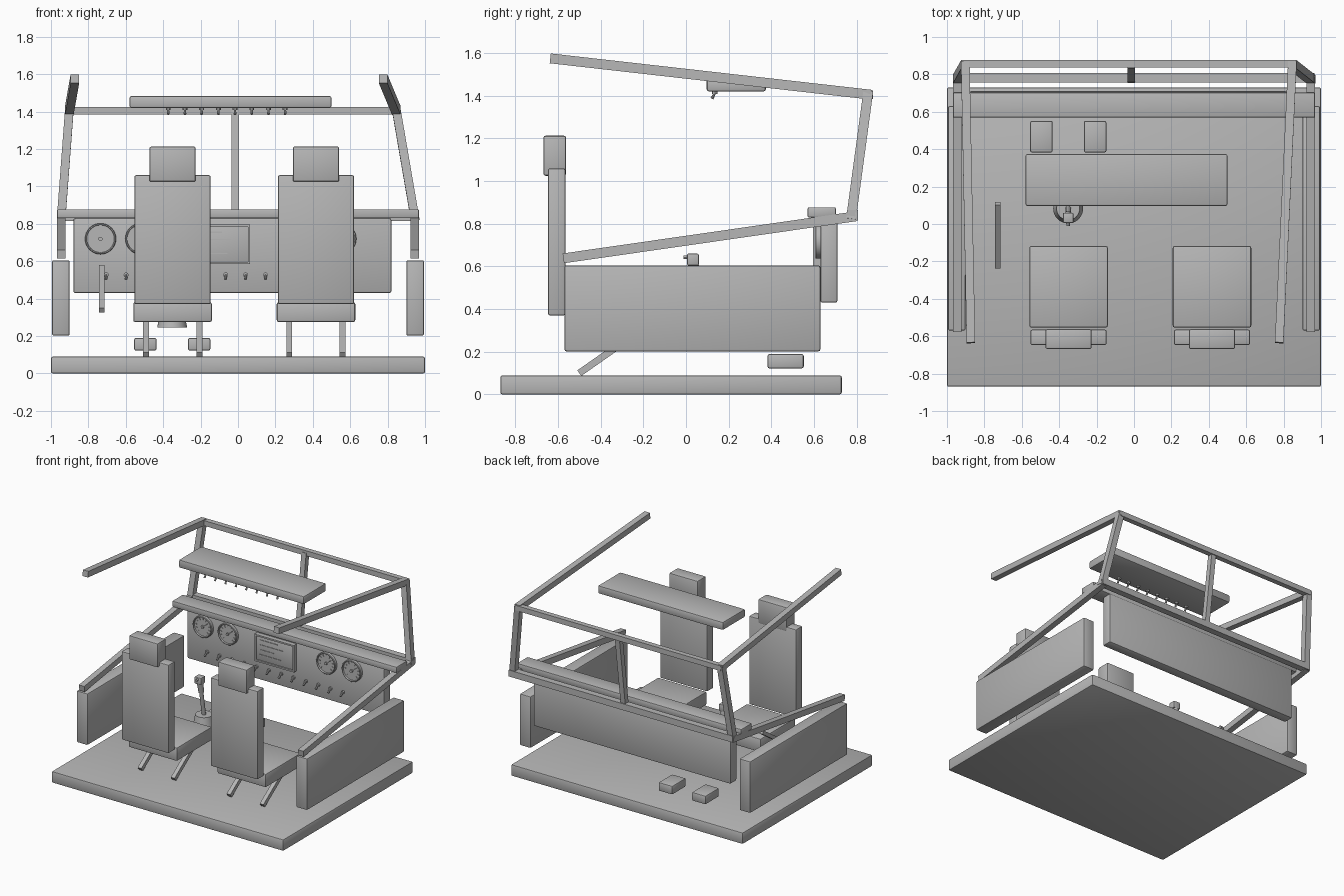
import bpy, bmesh, math
from mathutils import Vector, Matrix

if "Cube" in bpy.data.objects:
    bpy.data.objects.remove(bpy.data.objects["Cube"])

grey = bpy.data.materials.new("plain grey")
grey.diffuse_color = (0.47, 0.47, 0.47, 1)
grey.use_nodes = True
grey.node_tree.nodes["Principled BSDF"].inputs["Base Color"].default_value = grey.diffuse_color


def finish(name, bm):
    bmesh.ops.recalc_face_normals(bm, faces=bm.faces)
    me = bpy.data.meshes.new(name)
    bm.to_mesh(me)
    bm.free()
    me.materials.append(grey)
    ob = bpy.data.objects.new(name, me)
    bpy.context.collection.objects.link(ob)
    return ob


def add_box(bm, x, y, z):
    """Axis-aligned box from three (low, high) ranges."""
    c = [(r[0] + r[1]) / 2 for r in (x, y, z)]
    s = [r[1] - r[0] for r in (x, y, z)]
    bmesh.ops.create_cube(bm, size=1, matrix=Matrix.Translation(c) @ Matrix.Diagonal((*s, 1)))


def box(name, x, y, z, bevel=0.01):
    bm = bmesh.new()
    add_box(bm, x, y, z)
    if bevel:
        bmesh.ops.bevel(bm, geom=bm.edges[:], offset=bevel, segments=2, profile=0.5, affect='EDGES')
    return finish(name, bm)


def add_beam(bm, p, q, w, h=None, hint=(1, 0, 0), extend=0.0):
    """Square bar between two points; hint sets the width direction."""
    p, q = Vector(p), Vector(q)
    d = (q - p).normalized()
    a = Vector(hint)
    a = (a - d * a.dot(d)).normalized()
    b = d.cross(a)
    m = Matrix((a, b, d)).transposed().to_4x4()
    size = Matrix.Diagonal((w, h or w, (q - p).length + 2 * extend, 1))
    bmesh.ops.create_cube(bm, size=1, matrix=Matrix.Translation((p + q) / 2) @ m @ size)


def beam(name, p, q, w, **kw):
    bm = bmesh.new()
    add_beam(bm, p, q, w, **kw)
    return finish(name, bm)


def add_rod(bm, p, q, r1, r2, n=16):
    p, q = Vector(p), Vector(q)
    rot = (q - p).to_track_quat('Z', 'Y').to_matrix().to_4x4()
    bmesh.ops.create_cone(bm, cap_ends=True, segments=n, radius1=r1, radius2=r2,
                          depth=(q - p).length, matrix=Matrix.Translation((p + q) / 2) @ rot)


def rod(name, p, q, r1, r2, n=24):
    bm = bmesh.new()
    add_rod(bm, p, q, r1, r2, n)
    return finish(name, bm)


# Floor and side panels
box("floor", (-1, 1), (-0.87, 0.73), (0, 0.09))
for side, s in (("left", -1), ("right", 1)):
    box(side + "_side_panel", sorted((s * 0.9, s * 0.995)), (-0.57, 0.63), (0.202, 0.605))

# Windscreen frame and rails
base_y, base_z, top_y, top_z = 0.775, 0.835, 0.852, 1.405
for side, xb, xt, xe in (("left", -0.945, -0.902, -0.872), ("right", 0.945, 0.847, 0.776)):
    beam(side + "_lower_rail", (xb, -0.575, 0.638), (xb, 0.795, base_z), 0.046)
    beam(side + "_pillar", (xb, base_y, base_z), (xt, top_y, top_z), 0.046, extend=0.015)
    beam(side + "_roof_rail", (xt, top_y + 0.015, top_z), (xe, -0.635, 1.575), 0.046)
beam("windscreen_base_bar", (-0.945, 0.782, 0.84), (0.945, 0.782, 0.84), 0.05, hint=(0, 0, 1), extend=0.02)
beam("windscreen_top_bar", (-0.902, 0.857, top_z), (0.847, 0.857, top_z), 0.04, hint=(0, 0, 1), extend=0.01)
beam("centre_pillar", (-0.015, base_y, base_z), (-0.015, top_y, top_z), 0.04)

# Dashboard and glare shield
box("dashboard", (-0.88, 0.82), (0.63, 0.71), (0.43, 0.83))
box("glare_shield", (-0.968, 0.968), (0.57, 0.702), (0.83, 0.877), 0.006)

# Round gauges: dial, rim, ticks and needle
for i, x in enumerate((-0.735, -0.52, 0.33, 0.55)):
    z = 0.72
    rod(f"gauge_dial_{i}", (x, 0.635, z), (x, 0.618, z), 0.078, 0.078, 32)
    bm = bmesh.new()
    n = 32
    rings = []
    for k in range(n):
        a = 2 * math.pi * k / n
        rings.append([bm.verts.new((x + r * math.cos(a), y, z + r * math.sin(a)))
                      for r, y in ((0.083, 0.632), (0.083, 0.61), (0.08, 0.606), (0.075, 0.606), (0.073, 0.61), (0.073, 0.632))])
    for k in range(n):
        a, b = rings[k], rings[(k + 1) % n]
        for j in range(6):
            bm.faces.new((a[j], a[(j + 1) % 6], b[(j + 1) % 6], b[j]))
    finish(f"gauge_rim_{i}", bm)
    bm = bmesh.new()
    for k in range(11):
        a = math.radians(-45 + 27 * k)
        d = Vector((math.cos(a), 0, math.sin(a)))
        c = Vector((x, 0.616, z))
        add_beam(bm, c + d * 0.052, c + d * 0.066, 0.005, hint=(0, 1, 0))
    finish(f"gauge_ticks_{i}", bm)
    bm = bmesh.new()
    add_beam(bm, (x - 0.012, 0.612, z - 0.01), (x + 0.042, 0.612, z + 0.033), 0.004, h=0.007, hint=(0, 1, 0))
    add_rod(bm, (x, 0.62, z), (x, 0.606, z), 0.011, 0.011, 12)
    finish(f"gauge_needle_{i}", bm)

# Screen with raised frame and display lines
box("screen", (-0.265, 0.055), (0.606, 0.635), (0.595, 0.785), 0.003)
bm = bmesh.new()
for xr, zr in (((-0.275, 0.065), (0.783, 0.795)), ((-0.275, 0.065), (0.585, 0.597)),
               ((-0.275, -0.263), (0.597, 0.783)), ((0.053, 0.065), (0.597, 0.783))):
    add_box(bm, xr, (0.595, 0.635), zr)
finish("screen_frame", bm)
bm = bmesh.new()
for k, length in enumerate((0.15, 0.2, 0.12, 0.18)):
    zc = 0.755 - 0.038 * k
    add_box(bm, (-0.235, -0.235 + length), (0.602, 0.608), (zc - 0.003, zc + 0.003))
finish("screen_lines", bm)


def toggle(name, p, out, tip):
    """Toggle switch: collar along 'out', then a thin lever to the tip."""
    p, out, tip = Vector(p), Vector(out), Vector(tip)
    bm = bmesh.new()
    add_rod(bm, p - out * 0.004, p + out * 0.012, 0.013, 0.013, 12)
    add_rod(bm, p + out * 0.008, p + tip, 0.005, 0.008, 10)
    finish(name, bm)


# Switch rows on the dashboard and overhead panel
for k in range(12):
    toggle(f"dash_switch_{k}", (-0.705 + 0.1065 * k, 0.63, 0.527), (0, -1, 0), (0, -0.035, -0.022))
box("overhead_panel", (-0.58, 0.5), (0.097, 0.374), (1.42, 1.483))
for k in range(8):
    toggle(f"overhead_switch_{k}", (-0.373 + 0.0893 * k, 0.135, 1.42), (0, 0, -1), (0, -0.014, -0.034))

# Seats with slanted legs
for side, c in (("left", -0.35), ("right", 0.417)):
    box(side + "_seat_cushion", (c - 0.21, c + 0.21), (-0.553, -0.118), (0.275, 0.38))
    box(side + "_seat_back", (c - 0.204, c + 0.204), (-0.647, -0.565), (0.37, 1.06))
    box(side + "_headrest", (c - 0.124, c + 0.124), (-0.668, -0.562), (1.025, 1.213))
    for k in (-1, 1):
        x = c + 0.143 * k
        beam(f"{side}_seat_leg_{k + 1}", (x, -0.5, 0.1), (x, -0.2, 0.31), 0.032)

# Pedals
for side, x in (("left", -0.495), ("right", -0.208)):
    box(side + "_pedal", (x - 0.06, x + 0.06), (0.382, 0.552), (0.122, 0.19))

# Control stick
rod("stick_base", (-0.352, 0.083, 0.245), (-0.352, 0.083, 0.345), 0.08, 0.062, 32)
rod("stick_shaft", (-0.352, 0.083, 0.34), (-0.352, 0.038, 0.6), 0.015, 0.015, 16)
bm = bmesh.new()
add_rod(bm, (-0.352, 0.05, 0.53), (-0.352, 0.034, 0.62), 0.02, 0.024, 16)
finish("stick_grip", bm)
box("stick_head", (-0.38, -0.324), (0.005, 0.06), (0.605, 0.66), 0.006)
rod("stick_button", (-0.352, 0.008, 0.643), (-0.352, -0.012, 0.643), 0.009, 0.009, 12)

# Side lever
beam("side_lever", (-0.728, -0.23, 0.338), (-0.728, 0.11, 0.568), 0.028)

# Smooth round parts, keep hard edges
for ob in bpy.data.objects:
    ob.select_set(True)
bpy.context.view_layer.objects.active = bpy.data.objects["floor"]
bpy.ops.object.shade_smooth_by_angle(angle=math.radians(30))
